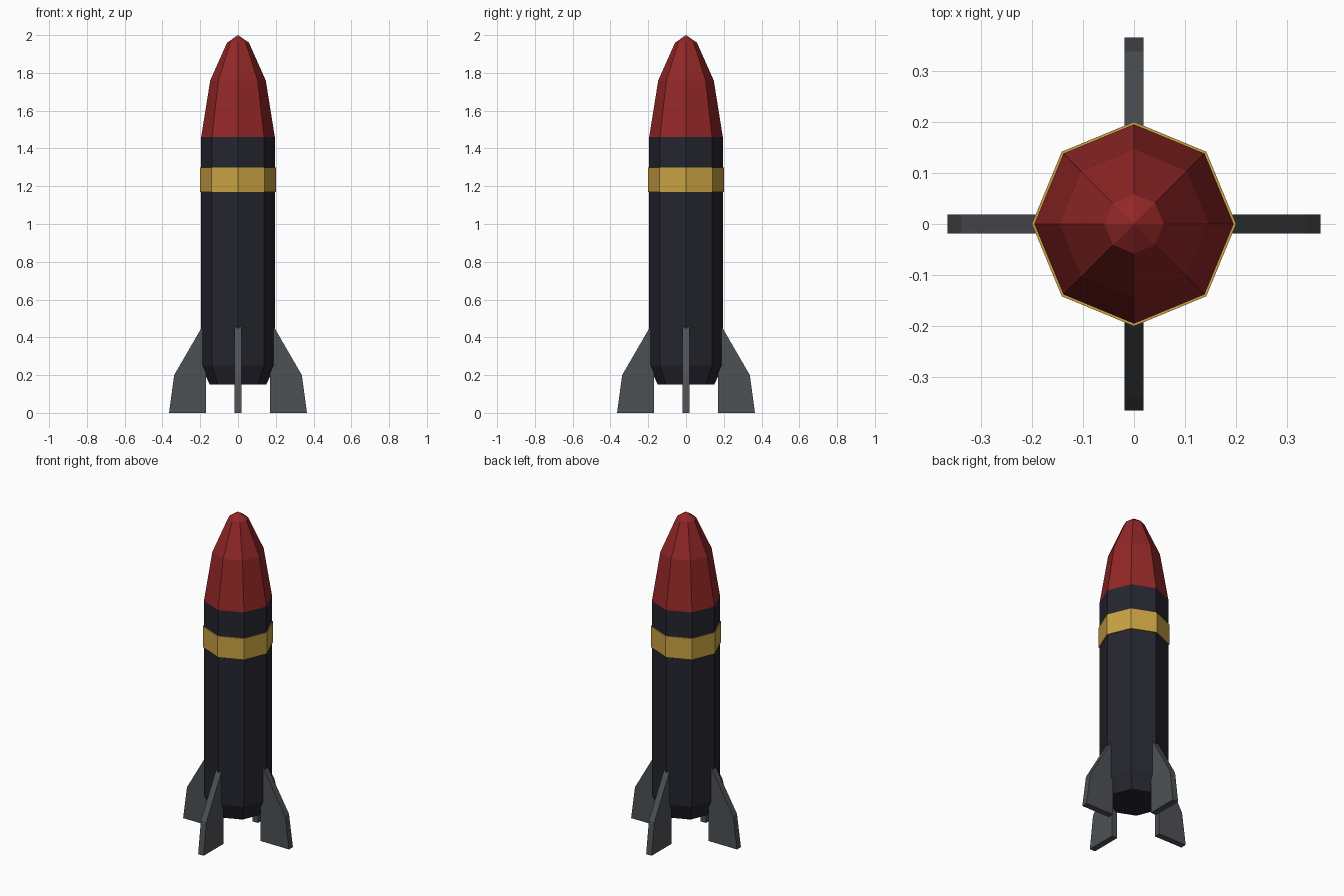
import bpy, bmesh, math

if "Cube" in bpy.data.objects:
    bpy.data.objects.remove(bpy.data.objects["Cube"])

SIDES = 8

def material(name, rgb):
    m = bpy.data.materials.new(name)
    m.diffuse_color = (*rgb, 1)
    m.use_nodes = True
    m.node_tree.nodes["Principled BSDF"].inputs["Base Color"].default_value = m.diffuse_color
    return m

red = material("red", (0.29, 0.020, 0.020))
navy = material("dark navy", (0.018, 0.018, 0.028))
gold = material("gold", (0.58, 0.36, 0.055))
grey = material("fin grey", (0.075, 0.083, 0.09))

def finish(bm, name, mat):
    bmesh.ops.recalc_face_normals(bm, faces=bm.faces)
    me = bpy.data.meshes.new(name)
    bm.to_mesh(me)
    bm.free()
    me.materials.append(mat)
    ob = bpy.data.objects.new(name, me)
    bpy.context.collection.objects.link(ob)
    return ob

def lathe(name, profile, mat, closed=False):
    """Revolve (radius, z) points; radius 0 makes a single pole point."""
    bm = bmesh.new()
    rings = []
    for r, z in profile:
        if r == 0:
            rings.append([bm.verts.new((0, 0, z))] * SIDES)
        else:
            rings.append([bm.verts.new((r * math.cos(2 * math.pi * i / SIDES),
                                        r * math.sin(2 * math.pi * i / SIDES), z))
                          for i in range(SIDES)])
    if closed:
        rings.append(rings[0])
    for a, b in zip(rings, rings[1:]):
        for i in range(SIDES):
            j = (i + 1) % SIDES
            quad = list(dict.fromkeys((a[i], a[j], b[j], b[i])))
            bm.faces.new(quad)
    return finish(bm, name, mat)

# Hull with tapered, closed tail
lathe("hull", [(0, 0.15), (0.15, 0.15), (0.195, 0.25), (0.195, 1.46)], navy)

# Nose cone
lathe("nose_cone", [(0.195, 1.46), (0.147, 1.76), (0.058, 1.96), (0, 2.0)], red)

# Gold band around the hull
lathe("band", [(0.195, 1.17), (0.2, 1.17), (0.2, 1.30), (0.195, 1.30)], gold, closed=True)

# Four fins: flat profile in radius/height, extruded across its thickness
FIN = [(0.17, 0), (0.365, 0), (0.338, 0.2), (0.195, 0.447), (0.17, 0.49)]
for k, side in enumerate(("right", "back", "left", "front")):
    bm = bmesh.new()
    face = bm.faces.new([bm.verts.new((x, -0.019, z)) for x, z in FIN])
    ext = bmesh.ops.extrude_face_region(bm, geom=[face])
    new = [v for v in ext["geom"] if isinstance(v, bmesh.types.BMVert)]
    bmesh.ops.translate(bm, verts=new, vec=(0, 0.038, 0))
    fin = finish(bm, side + "_fin", grey)
    fin.rotation_euler.z = k * math.pi / 2
